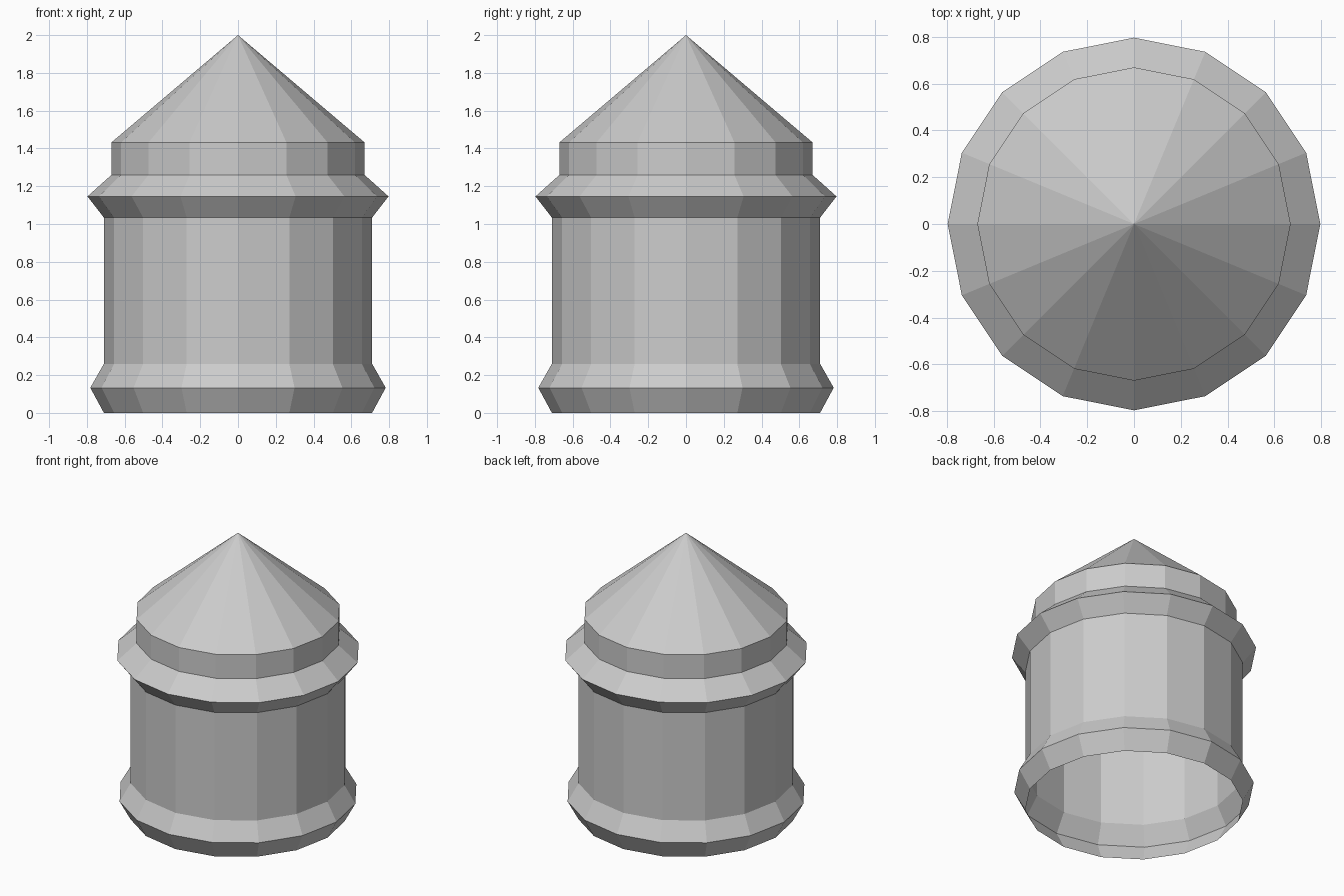
import bpy, bmesh
from math import cos, sin, tau

if "Cube" in bpy.data.objects:
    bpy.data.objects.remove(bpy.data.objects["Cube"])

SIDES = 16

# Outline (radius, height) from the open bottom up to the roof edge
profile = [
    (0.71, 0.0), (0.782, 0.133), (0.71, 0.26),      # flared base ring
    (0.71, 1.034),                                  # drum wall
    (0.797, 1.146), (0.67, 1.26),                   # cornice
    (0.67, 1.432),                                  # neck below the roof
]
APEX = 2.0

bm = bmesh.new()
rings = [[bm.verts.new((r * cos(tau * i / SIDES), r * sin(tau * i / SIDES), z))
          for i in range(SIDES)] for r, z in profile]
tip = bm.verts.new((0, 0, APEX))

for i in range(SIDES):
    j = (i + 1) % SIDES
    # Wall bands
    for low, high in zip(rings, rings[1:]):
        bm.faces.new((low[i], low[j], high[j], high[i]))
    # Conical roof
    bm.faces.new((rings[-1][i], rings[-1][j], tip))

mesh = bpy.data.meshes.new("round_tower")
bm.to_mesh(mesh)
bm.free()
tower = bpy.data.objects.new("round_tower", mesh)
bpy.context.collection.objects.link(tower)
